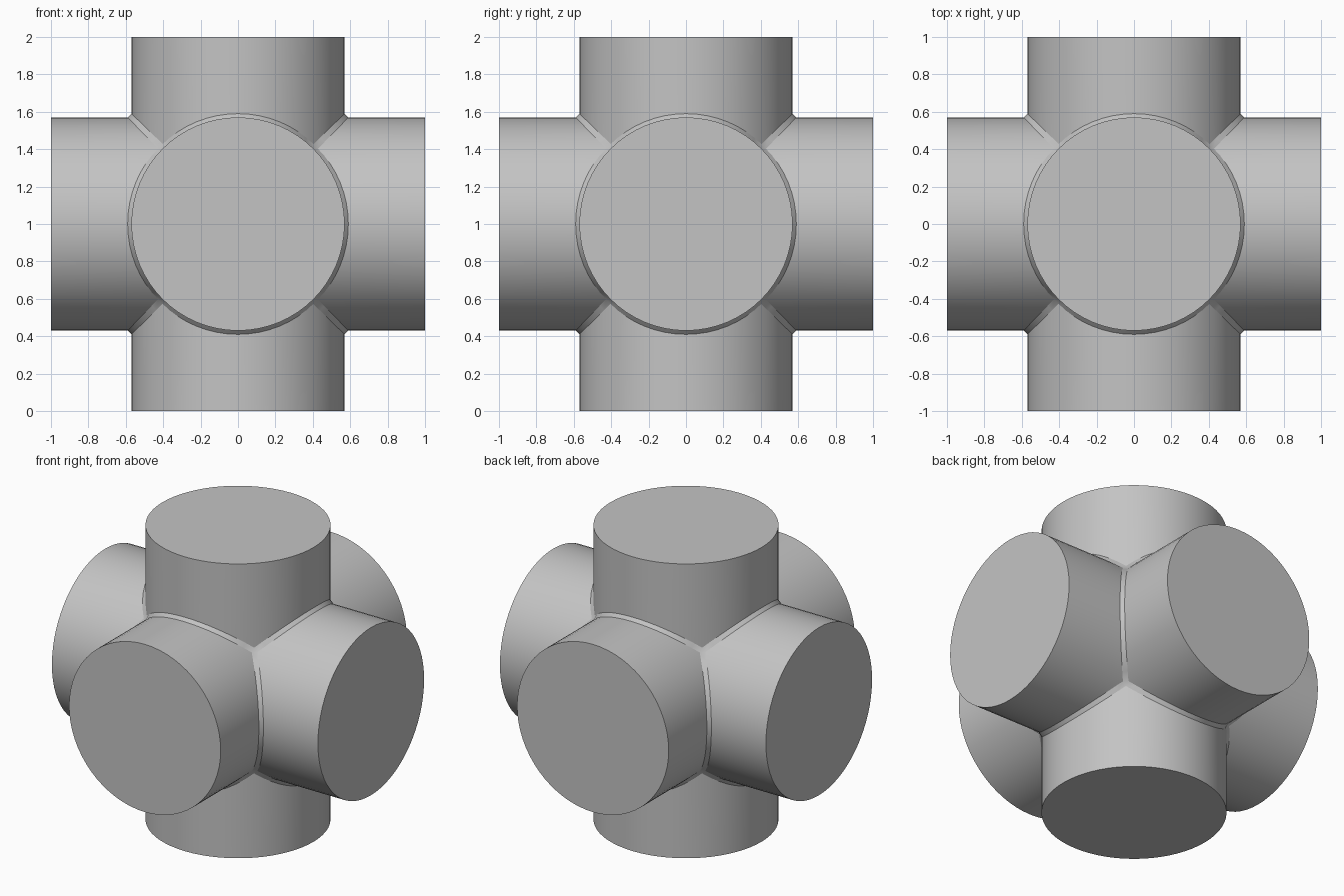
import bpy, bmesh
from math import sin, cos, pi, radians
from mathutils import Matrix

cube = bpy.data.objects.get("Cube")
if cube:
    bpy.data.objects.remove(cube, do_unlink=True)

RADIUS, REACH, SIDES, FILLET = 0.57, 1.0, 64, 0.02

grey = bpy.data.materials.new("plain_grey")
grey.use_nodes = True
color = (0.55, 0.55, 0.55, 1)
grey.diffuse_color = color
grey.node_tree.nodes["Principled BSDF"].inputs["Base Color"].default_value = color

bm = bmesh.new()


def add_arm(turn):
    """One capped pipe arm, its inner rim mitred against its neighbours."""
    inner, outer = [], []
    for i in range(SIDES):
        a = 2 * pi * i / SIDES
        x, y = RADIUS * cos(a), RADIUS * sin(a)
        inner.append(bm.verts.new(turn @ Matrix.Translation((x, y, max(abs(x), abs(y)))).translation))
        outer.append(bm.verts.new(turn @ Matrix.Translation((x, y, REACH)).translation))
    for i in range(SIDES):
        j = (i + 1) % SIDES
        bm.faces.new((inner[i], inner[j], outer[j], outer[i]))
    bm.faces.new(outer)


# Six arms: up, down, and the four sides
for axis, angle in (("X", 0), ("X", 180), ("X", 90), ("X", -90), ("Y", 90), ("Y", -90)):
    add_arm(Matrix.Rotation(radians(angle), 3, axis))

# Join the mitred rims into one closed surface
bmesh.ops.remove_doubles(bm, verts=bm.verts[:], dist=0.0005)
bmesh.ops.recalc_face_normals(bm, faces=bm.faces[:])

# Small chamfer along the seams between arms
seams = [e for e in bm.edges
         if all(max(abs(c) for c in v.co) < REACH - 0.01 for v in e.verts)]
bmesh.ops.bevel(bm, geom=seams, offset=FILLET, offset_type='OFFSET',
                segments=1, profile=0.5, affect='EDGES', clamp_overlap=False)
bmesh.ops.recalc_face_normals(bm, faces=bm.faces[:])

mesh = bpy.data.meshes.new("six_way_pipe_cross")
bm.to_mesh(mesh)
bm.free()
mesh.materials.append(grey)
cross = bpy.data.objects.new("six_way_pipe_cross", mesh)
cross.location.z = REACH
bpy.context.collection.objects.link(cross)

bpy.ops.object.select_all(action='DESELECT')
cross.select_set(True)
bpy.context.view_layer.objects.active = cross
bpy.ops.object.shade_smooth_by_angle(angle=radians(25))
